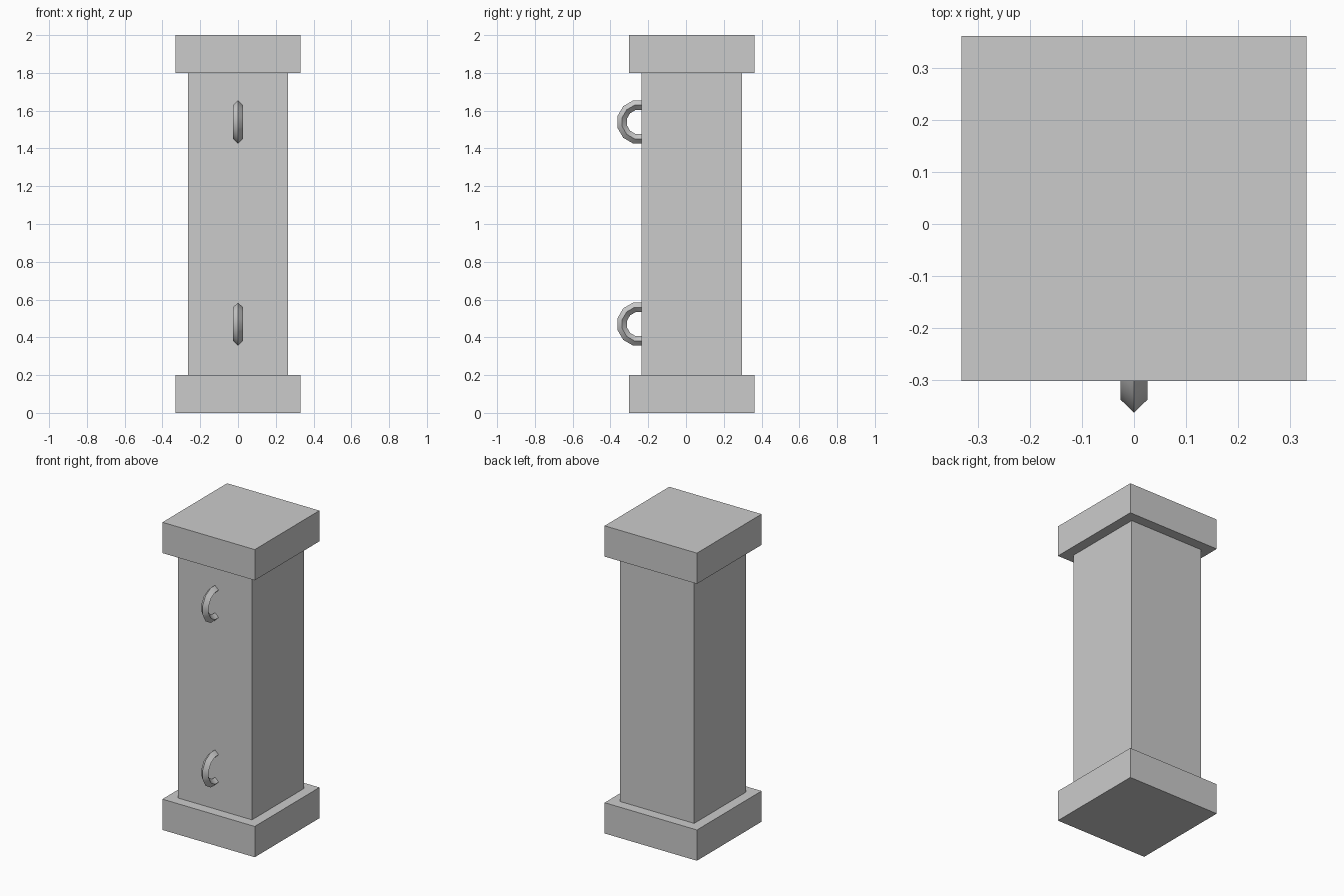
import bpy
from math import radians

if "Cube" in bpy.data.objects:
    bpy.data.objects.remove(bpy.data.objects["Cube"])

CY = 0.03  # pillar centre, shifted back to balance the rings


def box(name, half_width, z0, z1):
    bpy.ops.mesh.primitive_cube_add(size=1, location=(0, CY, (z0 + z1) / 2))
    ob = bpy.context.object
    ob.name = name
    ob.scale = (half_width * 2, half_width * 2, z1 - z0)
    bpy.ops.object.transform_apply(location=False, rotation=False, scale=True)
    return ob


def ring(name, z):
    # 12-sided ring with a diamond section, half sunk into the front face
    bpy.ops.mesh.primitive_torus_add(major_segments=12, minor_segments=4,
                                     major_radius=0.092, minor_radius=0.026)
    ob = bpy.context.object
    ob.name = name
    ob.rotation_euler = (0, radians(90), 0)
    bpy.ops.object.transform_apply(rotation=True)
    ob.rotation_euler = (radians(15), 0, 0)
    bpy.ops.object.transform_apply(rotation=True)
    ob.location = (0, -0.249, z)
    bpy.ops.object.shade_smooth_by_angle(angle=radians(40))
    return ob


# Pillar
box("base", 0.332, 0.0, 0.2)
box("shaft", 0.266, 0.2, 1.8)
box("capital", 0.332, 1.8, 2.0)

# Tether rings
ring("lower_ring", 0.47)
ring("upper_ring", 1.54)
